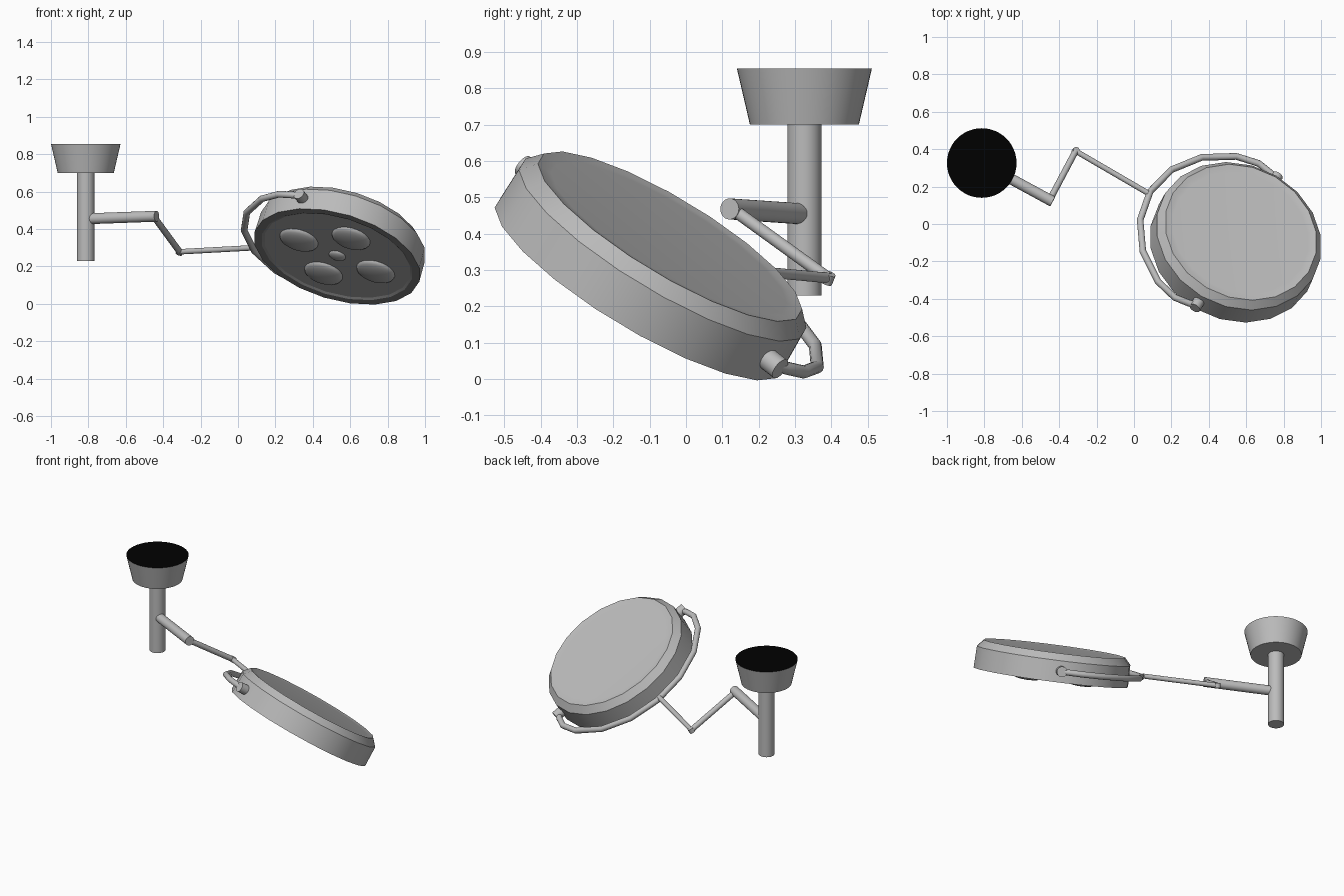
import bpy, bmesh, math
from mathutils import Vector, Matrix

cube = bpy.data.objects.get("Cube")
if cube:
    bpy.data.objects.remove(cube)


def material(name, value):
    m = bpy.data.materials.new(name)
    m.use_nodes = True
    col = (value, value, value, 1)
    m.diffuse_color = col
    m.node_tree.nodes["Principled BSDF"].inputs["Base Color"].default_value = col
    return m


grey = material("satin grey", 0.5)
dark = material("dark rim grey", 0.27)
black = material("black", 0.0)


def finish(name, bm, matrix, angle):
    bmesh.ops.remove_doubles(bm, verts=bm.verts, dist=1e-5)
    bmesh.ops.recalc_face_normals(bm, faces=bm.faces)
    me = bpy.data.meshes.new(name)
    bm.to_mesh(me)
    bm.free()
    ob = bpy.data.objects.new(name, me)
    bpy.context.collection.objects.link(ob)
    me.materials.append(grey)
    ob.matrix_world = matrix
    bpy.ops.object.select_all(action="DESELECT")
    ob.select_set(True)
    bpy.context.view_layer.objects.active = ob
    bpy.ops.object.shade_smooth_by_angle(angle=math.radians(angle))
    return ob


def lathe(name, profile, matrix, sides, angle=30):
    """Revolve (radius, height) points about local z."""
    bm = bmesh.new()
    pts = [bm.verts.new((r, 0, z)) for r, z in profile]
    edges = [bm.edges.new(p) for p in zip(pts, pts[1:])]
    bmesh.ops.spin(bm, geom=pts + edges, axis=(0, 0, 1), cent=(0, 0, 0),
                   angle=math.tau, steps=sides)
    return finish(name, bm, matrix, angle)


def rod(name, start, end, r0, r1=None, sides=24):
    start, end = Vector(start), Vector(end)
    d = end - start
    matrix = Matrix.Translation(start) @ d.to_track_quat("Z", "Y").to_matrix().to_4x4()
    r1 = r0 if r1 is None else r1
    return lathe(name, [(0, 0), (r0, 0), (r1, d.length), (0, d.length)], matrix, sides)


def tube(name, path, radius, matrix, sides=12):
    """Sweep a circle along a flat path in the local xy plane."""
    bm = bmesh.new()
    rings = []
    for i, p in enumerate(path):
        t = (path[min(i + 1, len(path) - 1)] - path[max(i - 1, 0)]).normalized()
        side = Vector((-t.y, t.x, 0))
        rings.append([bm.verts.new(p + radius * (side * math.cos(k * math.tau / sides)
                      + Vector((0, 0, math.sin(k * math.tau / sides))))) for k in range(sides)])
    for a, b in zip(rings, rings[1:]):
        for k in range(sides):
            j = (k + 1) % sides
            bm.faces.new((a[k], a[j], b[j], b[k]))
    bm.faces.new(rings[0])
    bm.faces.new(rings[-1])
    return finish(name, bm, matrix, 40)


# Ceiling mount with a black upper face, and the drop pole
px, py = -0.814, 0.326
mount = rod("ceiling_mount", (px, py, 0.70), (px, py, 0.855), 0.15, 0.186, 48)
mount.data.materials.append(black)
for f in mount.data.polygons:
    if f.normal.z > 0.9:
        f.material_index = 1
rod("drop_pole", (px, py, 0.23), (px, py, 0.70), 0.047, sides=32)

# Jointed arm
elbow, wrist = (-0.45, 0.13, 0.466), (-0.312, 0.39, 0.278)
rod("upper_arm", (px, py, 0.454), (-0.435, 0.12, 0.468), 0.029)
rod("middle_arm", elbow, wrist, 0.017)
rod("wrist_joint", (-0.317, 0.385, 0.265), (-0.307, 0.395, 0.29), 0.018)
rod("lower_arm", wrist, (0.075, 0.165, 0.299), 0.0145)

# Lamp head frame: local x is the pivot axis, local z the lamp axis
n = Vector((0.25, 0.5, 0.83)).normalized()
a = Vector((0.425, 0.68, -0.54))
a = (a - n * a.dot(n)).normalized()
w = n.cross(a)
head = Matrix.Translation((0.55, -0.087, 0.321)) @ Matrix((a, w, n)).transposed().to_4x4()

# Lamp housing with bevelled, faintly dished top and a recessed lower panel
floor = -0.076
housing = lathe("lamp_housing", [(0, 0.08), (0.375, 0.08), (0.395, 0.081), (0.42, 0.086),
                                 (0.457, 0.045), (0.46, -0.083),
                                 (0.418, -0.083), (0.405, floor), (0, floor)], head, 20, 28)

# Dark rim around the lower panel
housing.data.materials.append(dark)
for f in housing.data.polygons:
    if f.normal.z < -0.3 and f.center.z < floor - 0.001:
        f.material_index = 1


# Domed lenses: four around one small centre lens
def lens(name, x, y, radius, height):
    prof = [(radius * math.cos(t), -height * math.sin(t))
            for t in [i * math.pi / 12 for i in range(7)]]
    lathe(name, prof, head @ Matrix.Translation((x, y, floor)), 24, 40)


for i, name in enumerate(("back", "left", "front", "right")):
    t = math.pi / 4 + i * math.pi / 2 + 0.03
    lens("lens_" + name, 0.225 * math.cos(t), 0.225 * math.sin(t), 0.106, 0.03)
lens("lens_centre", 0, 0, 0.046, 0.018)

# Yoke: arc around the housing, turned in to a pivot pin at each end
yoke = head @ Matrix.Translation((0, 0, -0.016))
path = [Vector((0.475, -0.01, 0)), Vector((0.495, 0.04, 0)), Vector((0.509, 0.12, 0))]
path += [Vector((0.533 * math.cos(t), 0.533 * math.sin(t), 0))
         for t in [math.radians(d) for d in range(27, 91, 21)]]
path += [Vector((-p.x, p.y, 0)) for p in reversed(path[:-1])]
tube("yoke", path, 0.018, yoke)
for s, name in ((1, "back_pivot"), (-1, "front_pivot")):
    rod(name, yoke @ Vector((s * 0.43, 0, 0)), yoke @ Vector((s * 0.503, 0, 0)), 0.031)
